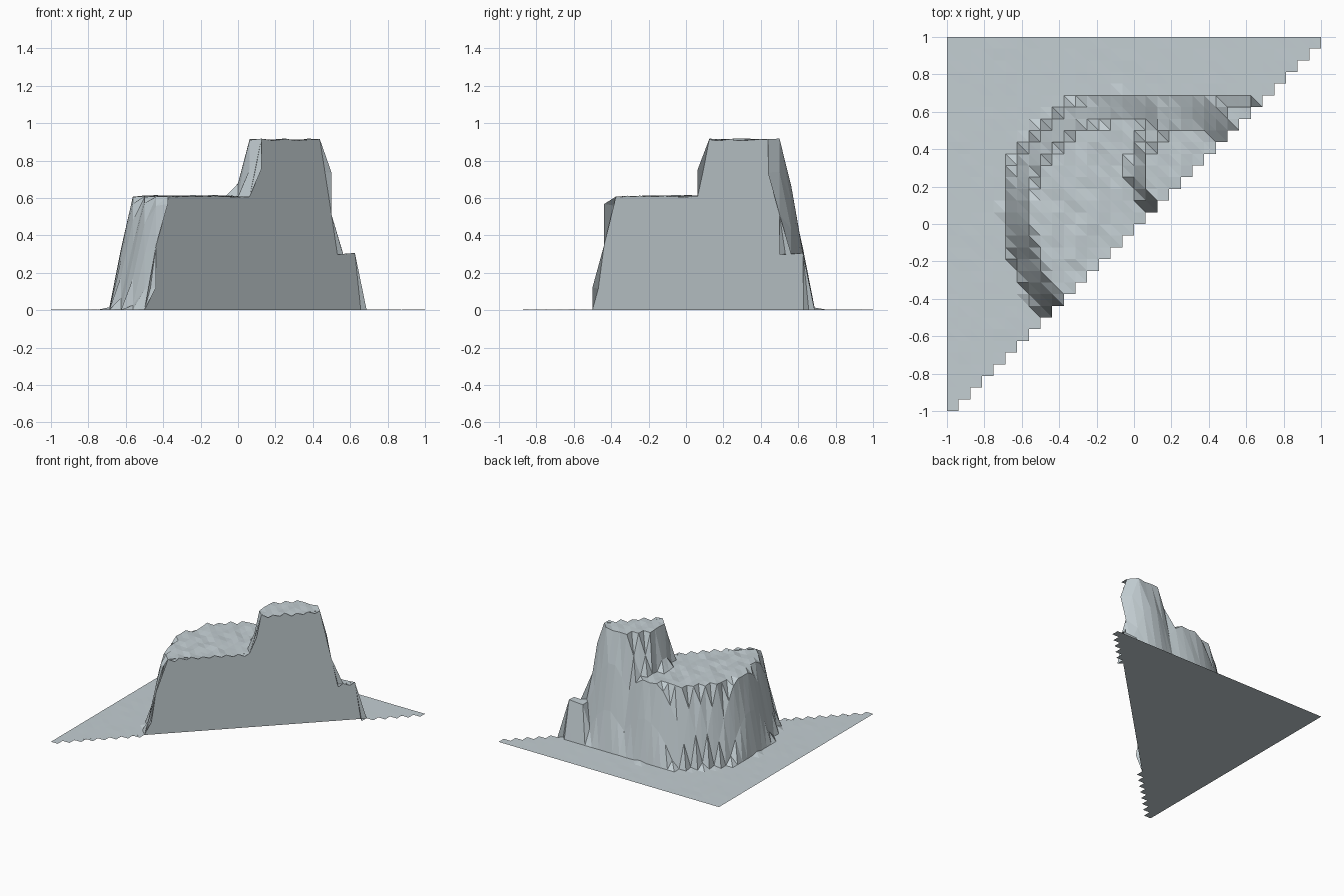
import bpy, bmesh, math, random

if "Cube" in bpy.data.objects:
    bpy.data.objects.remove(bpy.data.objects["Cube"])

random.seed(4)
N = 32
STEP = 2 / N

stone = bpy.data.materials.new("pale_grey_stone")
stone.diffuse_color = (0.55, 0.62, 0.65, 1)
stone.use_nodes = True
stone.node_tree.nodes["Principled BSDF"].inputs["Base Color"].default_value = stone.diffuse_color


def mound(x, y, cx, cy, top_r, foot_r, h):
    """Flat-topped hill with a steep straight flank."""
    d = math.hypot(x - cx, y - cy)
    return h * max(0, min(1, (foot_r - d) / (foot_r - top_r)))


def step_block(x, y):
    """Low shelf beside the tall hill."""
    return 0.3 if 0.49 < x < 0.63 and 0.49 < y < 0.63 else 0


def height(x, y):
    low = max(mound(x, y, -0.06, 0.06, 0.51, 0.63, 0.607),
              mound(x, y, -0.08, -0.10, 0.44, 0.56, 0.607))
    tall = mound(x, y, 0.28, 0.28, 0.24, 0.40, 0.91)
    z = max(low, tall, step_block(x, y))
    return max(0.002, z + random.uniform(-0.006, 0.006) * (z > 0.25)
               + random.uniform(0, 0.003))


def make(name, bm):
    me = bpy.data.meshes.new(name)
    bm.to_mesh(me)
    bm.free()
    me.materials.append(stone)
    ob = bpy.data.objects.new(name, me)
    bpy.context.collection.objects.link(ob)
    return ob


# height grid shared by the parts
H = {(i, j): height(-1 + i * STEP, -1 + j * STEP)
     for i in range(N + 1) for j in range(N + 1)}


def pos(i, j, z=None):
    return (-1 + i * STEP, -1 + j * STEP, H[i, j] if z is None else z)


# terrain surface: grid cells on one side of the diagonal
bm = bmesh.new()
V = {}


def vert(i, j):
    if (i, j) not in V:
        V[i, j] = bm.verts.new(pos(i, j))
    return V[i, j]


for i in range(N):
    for j in range(i, N):
        a, b, c, d = vert(i, j), vert(i + 1, j), vert(i + 1, j + 1), vert(i, j + 1)
        bm.faces.new((a, b, d))
        bm.faces.new((b, c, d))
make("terrain_surface", bm)

# straight cut wall along the diagonal
bm = bmesh.new()
for i in range(N):
    bm.faces.new([bm.verts.new(p) for p in (
        pos(i, i, 0), pos(i + 1, i + 1, 0), pos(i + 1, i + 1), pos(i, i))])
bmesh.ops.remove_doubles(bm, verts=bm.verts, dist=1e-5)
make("cut_wall", bm)

# flat triangular underside
bm = bmesh.new()
bm.faces.new([bm.verts.new(p) for p in ((-1, -1, 0), (-1, 1, 0), (1, 1, 0))])
make("base_plate", bm)
